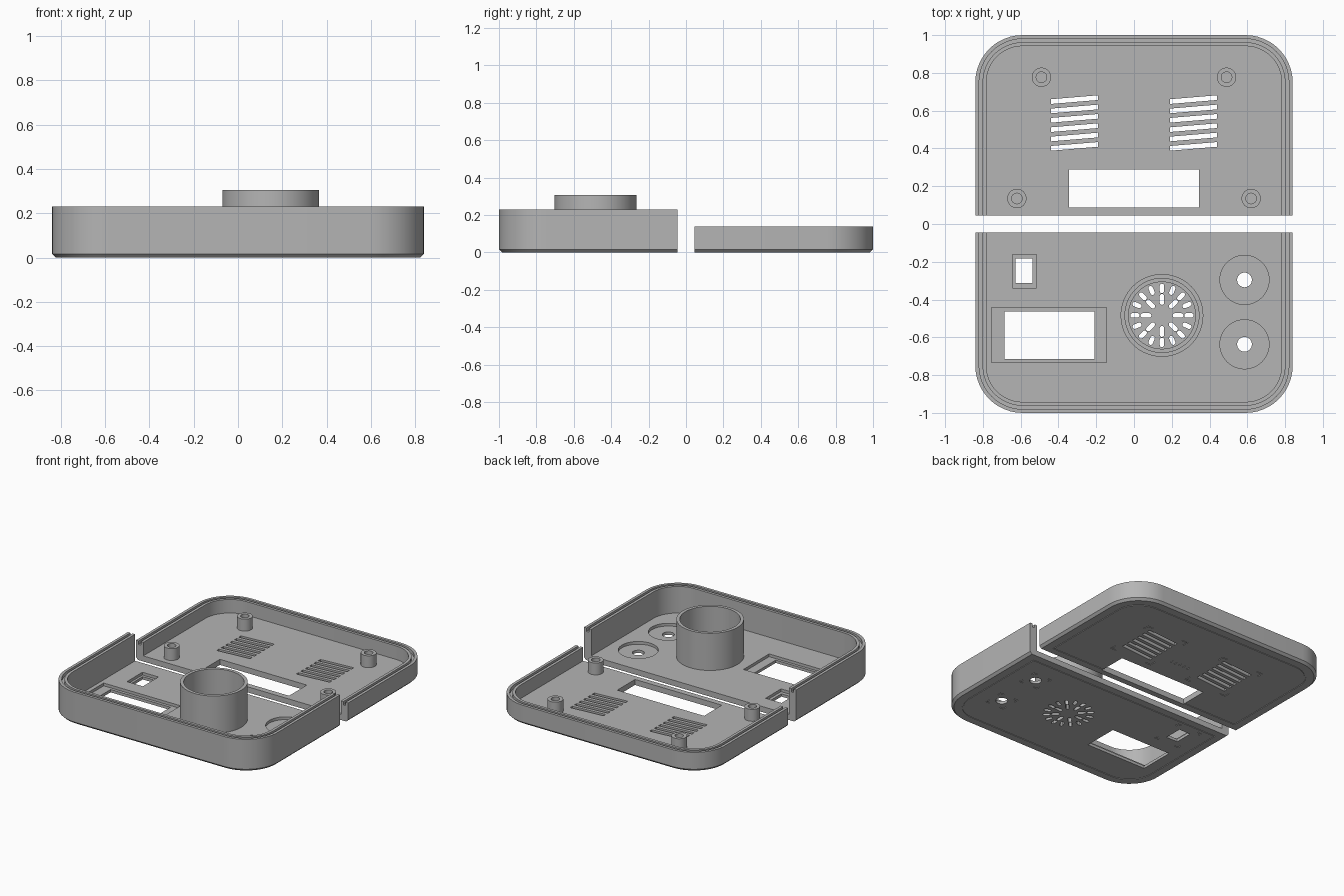
import bpy, bmesh
from math import sin, cos, pi, radians

cube = bpy.data.objects.get("Cube")
if cube:
    bpy.data.objects.remove(cube, do_unlink=True)

HALF, OPEN, RAD = 0.84, 0.046, 0.25
FLOOR = 0.04

grey = bpy.data.materials.new("plain grey plastic")
grey.use_nodes = True
COL = (0.46, 0.46, 0.46, 1)
grey.diffuse_color = COL
grey.node_tree.nodes["Principled BSDF"].inputs["Base Color"].default_value = COL


# ---------- helpers ----------
def outline(side, inset=0.0, edge=OPEN):
    """Half-case outline, open edge towards the middle, two round far corners."""
    pts = [(HALF - inset, edge)]
    r = RAD - inset
    for sx, a0 in ((1, 0), (-1, pi / 2)):
        for i in range(13):
            a = a0 + i * pi / 24
            pts.append((sx * (HALF - RAD) + r * cos(a), 1 - RAD + r * sin(a)))
    pts.append((inset - HALF, edge))
    return [(x, side * y) for x, y in pts]


def u_band(side, d0, d1, edge):
    return outline(side, d0, edge) + outline(side, d1, edge)[::-1]


def rect(x0, x1, y0, y1):
    return [(x0, y0), (x1, y0), (x1, y1), (x0, y1)]


def circle(x, y, r, n=48):
    return [(x + r * cos(2 * pi * i / n), y + r * sin(2 * pi * i / n)) for i in range(n)]


def stadium(x, y, length, width, ang):
    r, pts = width / 2, []
    for s in (1, -1):
        for i in range(7):
            a = -pi / 2 + i * pi / 6
            u, v = s * (length / 2 - r + r * cos(a)), s * r * sin(a)
            pts.append((x + u * cos(ang) - v * sin(ang), y + u * sin(ang) + v * cos(ang)))
    return pts


def loft(bm, layers):
    rings = [[bm.verts.new((x, y, z)) for x, y in pts] for pts, z in layers]
    n = len(rings[0])
    for a, b in zip(rings, rings[1:]):
        for i in range(n):
            j = (i + 1) % n
            bm.faces.new((a[i], a[j], b[j], b[i]))
    bm.faces.new(rings[0][::-1])
    bm.faces.new(rings[-1])


def finish(name, bm):
    bmesh.ops.recalc_face_normals(bm, faces=bm.faces)
    me = bpy.data.meshes.new(name)
    bm.to_mesh(me)
    bm.free()
    me.materials.append(grey)
    ob = bpy.data.objects.new(name, me)
    bpy.context.scene.collection.objects.link(ob)
    return ob


def carve(ob, shapes, z0, z1):
    """Cut a group of separate prisms out of an object."""
    bm = bmesh.new()
    for pts in shapes:
        loft(bm, [(pts, z0), (pts, z1)])
    cutter = finish("cutter", bm)
    cutter.hide_render = True
    mod = ob.modifiers.new("cut", "BOOLEAN")
    mod.operation, mod.solver, mod.object = "DIFFERENCE", "EXACT", cutter
    deps = bpy.context.evaluated_depsgraph_get()
    me = bpy.data.meshes.new_from_object(ob.evaluated_get(deps))
    ob.modifiers.clear()
    ob.data = me
    bpy.data.objects.remove(cutter, do_unlink=True)


def smooth(ob):
    bpy.ops.object.select_all(action="DESELECT")
    ob.select_set(True)
    bpy.context.view_layer.objects.active = ob
    bpy.ops.object.shade_smooth_by_angle(angle=radians(30))


def lathe(name, x, y, profile, n=48):
    """Closed ring-shaped profile of (radius, z) spun about a vertical axis."""
    bm = bmesh.new()
    rings = [[bm.verts.new((px, py, z)) for px, py in circle(x, y, r, n)] for r, z in profile]
    for a, b in zip(rings, rings[1:] + rings[:1]):
        for i in range(n):
            j = (i + 1) % n
            bm.faces.new((a[i], a[j], b[j], b[i]))
    ob = finish(name, bm)
    smooth(ob)
    return ob


def brackets(cx, cy, w, h, arm=0.045, t=0.008):
    """Four L-shaped corner marks."""
    out = []
    for sx in (-1, 1):
        for sy in (-1, 1):
            ell = [(0, 0), (arm, 0), (arm, t), (t, t), (t, arm), (0, arm)]
            out.append([(cx + sx * (w - u), cy + sy * (h - v)) for u, v in ell])
    return out


def half_case(name, side, top):
    bm = bmesh.new()
    loft(bm, [(outline(side, 0.016), 0), (outline(side), 0.016), (outline(side), top)])
    ob = finish(name, bm)
    carve(ob, [outline(side, 0.058, OPEN - 0.1)], FLOOR, top + 0.1)
    # seal groove along the rim
    carve(ob, [u_band(side, 0.02, 0.038, OPEN - 0.1)], top - 0.025, top + 0.1)
    # engraved border line underneath
    e = OPEN + 0.05
    carve(ob, [u_band(side, 0.07, 0.078, e)], -0.1, 0.004)
    carve(ob, [rect(-HALF + 0.07, HALF - 0.07, *sorted((side * e, side * (e + 0.008))))], -0.1, 0.004)
    return ob


# ---------- rear half: vents, window, screw posts ----------
rear = half_case("rear_case", 1, 0.137)
vents = []
for x0 in (-0.44, 0.19):
    for i in range(6):
        y = 0.388 + i * 0.0495
        vents.append([(x0, y), (x0 + 0.25, y + 0.021), (x0 + 0.25, y + 0.046), (x0, y + 0.025)])
carve(rear, vents + [rect(-0.345, 0.343, 0.087, 0.288)], -0.1, 0.1)
marks = brackets(-0.315, 0.53, 0.17, 0.19) + brackets(0.315, 0.53, 0.17, 0.19)
marks += [rect(x * 0.035 - 0.004, x * 0.035 + 0.004, 0.45, 0.475) for x in range(-2, 3)]
carve(rear, marks, -0.1, 0.004)
smooth(rear)

for x, y in ((0.49, 0.777), (0.62, 0.135)):
    for s in (-1, 1):
        lathe("screw_post", s * x, y,
              [(0.051, FLOOR - 0.01), (0.051, 0.125), (0.028, 0.125), (0.028, FLOOR - 0.01)], 32)

# ---------- front half: display, switch, knobs, speaker ----------
front = half_case("front_case", -1, 0.23)
SX, SY = 0.148, -0.484
knobs = [(0.585, -0.296), (0.585, -0.637)]
# recesses on the inside
carve(front, [rect(-0.754, -0.145, -0.733, -0.442), rect(-0.643, -0.516, -0.338, -0.162)]
      + [circle(x, y, 0.13) for x, y in knobs], 0.02, 0.1)
# openings
holes = [rect(-0.685, -0.21, -0.714, -0.463), rect(-0.627, -0.537, -0.312, -0.182)]
holes += [circle(x, y, 0.039) for x, y in knobs]
for count, r, length in ((16, 0.143, 0.05), (8, 0.085, 0.058)):
    for i in range(count):
        a = 2 * pi * i / count
        holes.append(stadium(SX + r * cos(a), SY + r * sin(a), length, 0.024, a))
carve(front, holes, -0.1, 0.1)
# engraved marks underneath
carve(front, brackets(-0.582, -0.247, 0.1, 0.12, 0.03), -0.1, 0.004)
for x, y in knobs:
    carve(front, brackets(x, y, 0.075, 0.075, 0.03), -0.1, 0.004)
smooth(front)

lathe("speaker_tube", SX, SY,
      [(0.219, FLOOR - 0.01), (0.219, 0.306), (0.196, 0.306), (0.196, 0.06),
       (0.177, 0.06), (0.177, FLOOR - 0.01)], 64)
lathe("speaker_ring", SX, SY, [(0.2, -0.0), (0.2, 0.004), (0.192, 0.004), (0.192, -0.0)], 64)
